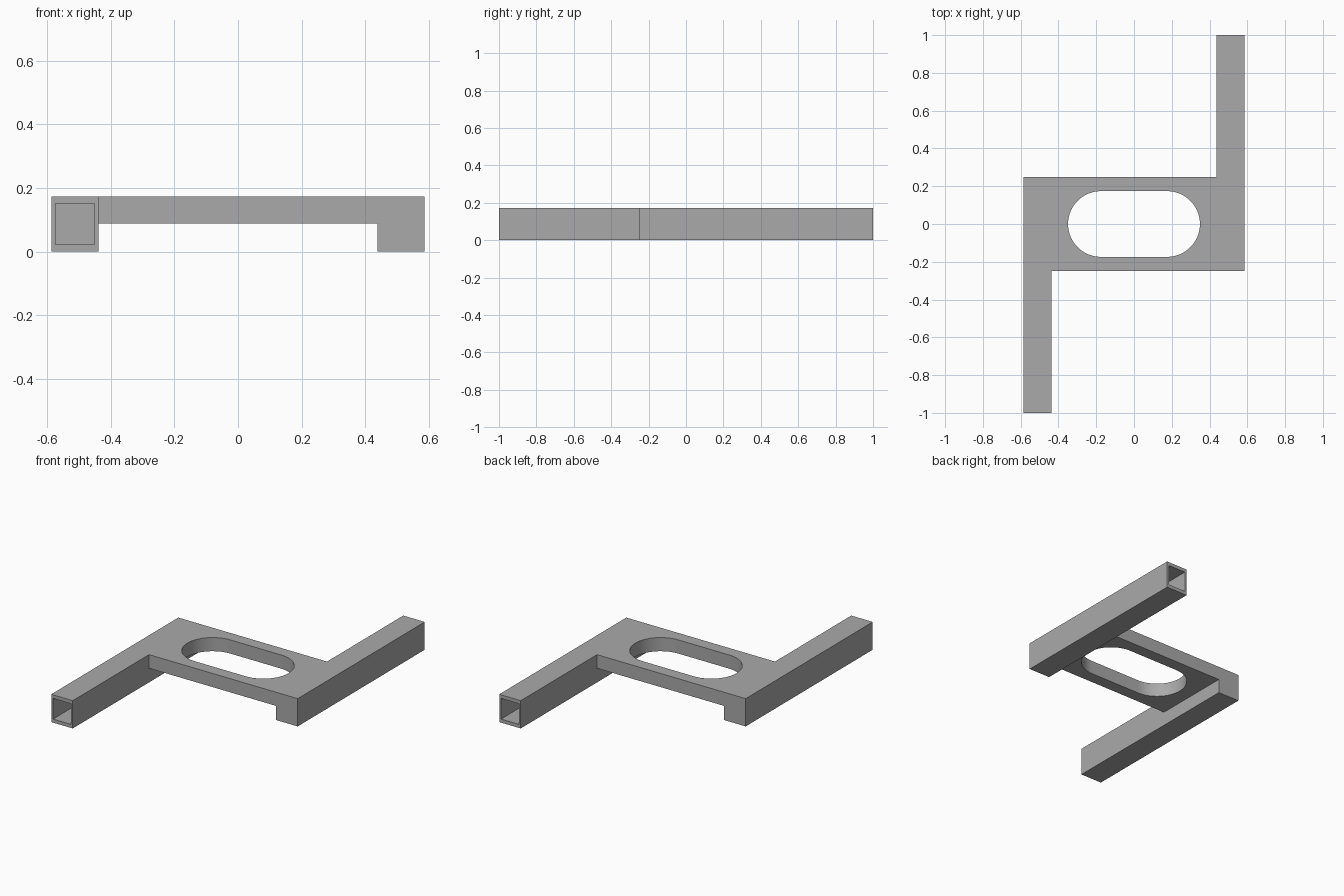
import bpy
import bmesh
from math import cos, sin, pi, radians

default = bpy.data.objects.get("Cube")
if default:
    bpy.data.objects.remove(default, do_unlink=True)

# Overall dimensions
HALF_X, LENGTH, TOP = 0.586, 1.0, 0.173
LEG_W, BAR_Y, BAR_Z = 0.148, 0.25, 0.088
WALL_X, WALL_Z = 0.0125, 0.022
SLOT_R, SLOT_X = 0.174, 0.175

grey = bpy.data.materials.new("plain grey")
grey.use_nodes = True
COLOUR = (0.4, 0.4, 0.4, 1)
grey.diffuse_color = COLOUR
grey.node_tree.nodes["Principled BSDF"].inputs["Base Color"].default_value = COLOUR


def prism(name, outline, z0, z1):
    """Extrude a flat outline from z0 up to z1."""
    bm = bmesh.new()
    face = bm.faces.new([bm.verts.new((x, y, z0)) for x, y in outline])
    top = bmesh.ops.extrude_face_region(bm, geom=[face])["geom"]
    verts = [v for v in top if isinstance(v, bmesh.types.BMVert)]
    bmesh.ops.translate(bm, verts=verts, vec=(0, 0, z1 - z0))
    bmesh.ops.recalc_face_normals(bm, faces=bm.faces)
    mesh = bpy.data.meshes.new(name)
    bm.to_mesh(mesh)
    bm.free()
    mesh.materials.append(grey)
    obj = bpy.data.objects.new(name, mesh)
    bpy.context.collection.objects.link(obj)
    return obj


def combine(target, other, operation):
    """Apply a boolean and discard the second object."""
    bpy.context.view_layer.objects.active = target
    mod = target.modifiers.new(operation.lower(), "BOOLEAN")
    mod.operation, mod.solver, mod.object = operation, "EXACT", other
    bpy.ops.object.modifier_apply(modifier=mod.name)
    bpy.data.objects.remove(other, do_unlink=True)


def both_ends(points):
    """The outline for the right leg and its half-turn copy for the left."""
    return [[(s * x, s * y) for x, y in points] for s in (1, -1)]


# One-piece plan: a crossbar with a leg running forward and a leg running back
inner = HALF_X - LEG_W
half_plan = [(-HALF_X, BAR_Y), (-HALF_X, -LENGTH), (-inner, -LENGTH), (-inner, -BAR_Y)]
plan = [p for half in both_ends(half_plan) for p in half]
frame = prism("offset_leg_frame", plan, 0, TOP)

# Raised underside between the legs
under = prism("underside_cutter", [(-inner, -0.3), (inner, -0.3), (inner, 0.3), (-inner, 0.3)],
              -0.1, BAR_Z)
combine(frame, under, "DIFFERENCE")

# Rounded slot through the crossbar
STEPS = 32
slot = []
for side in (1, -1):
    for i in range(STEPS + 1):
        a = -pi / 2 + pi * i / STEPS
        slot.append((side * (SLOT_X + SLOT_R * cos(a)), side * SLOT_R * sin(a)))
combine(frame, prism("slot_cutter", slot, -0.1, 0.3), "DIFFERENCE")

# Hollow legs, open at their free ends
x0, x1 = -HALF_X + WALL_X, -inner - WALL_X
y0, y1 = -LENGTH - 0.1, BAR_Y - WALL_Z
for bore in both_ends([(x0, y0), (x1, y0), (x1, y1), (x0, y1)]):
    combine(frame, prism("bore_cutter", bore, WALL_Z, TOP - WALL_Z), "DIFFERENCE")

# Smooth slot ends, sharp edges elsewhere
frame.select_set(True)
bpy.context.view_layer.objects.active = frame
bpy.ops.object.shade_smooth_by_angle(angle=radians(30))
